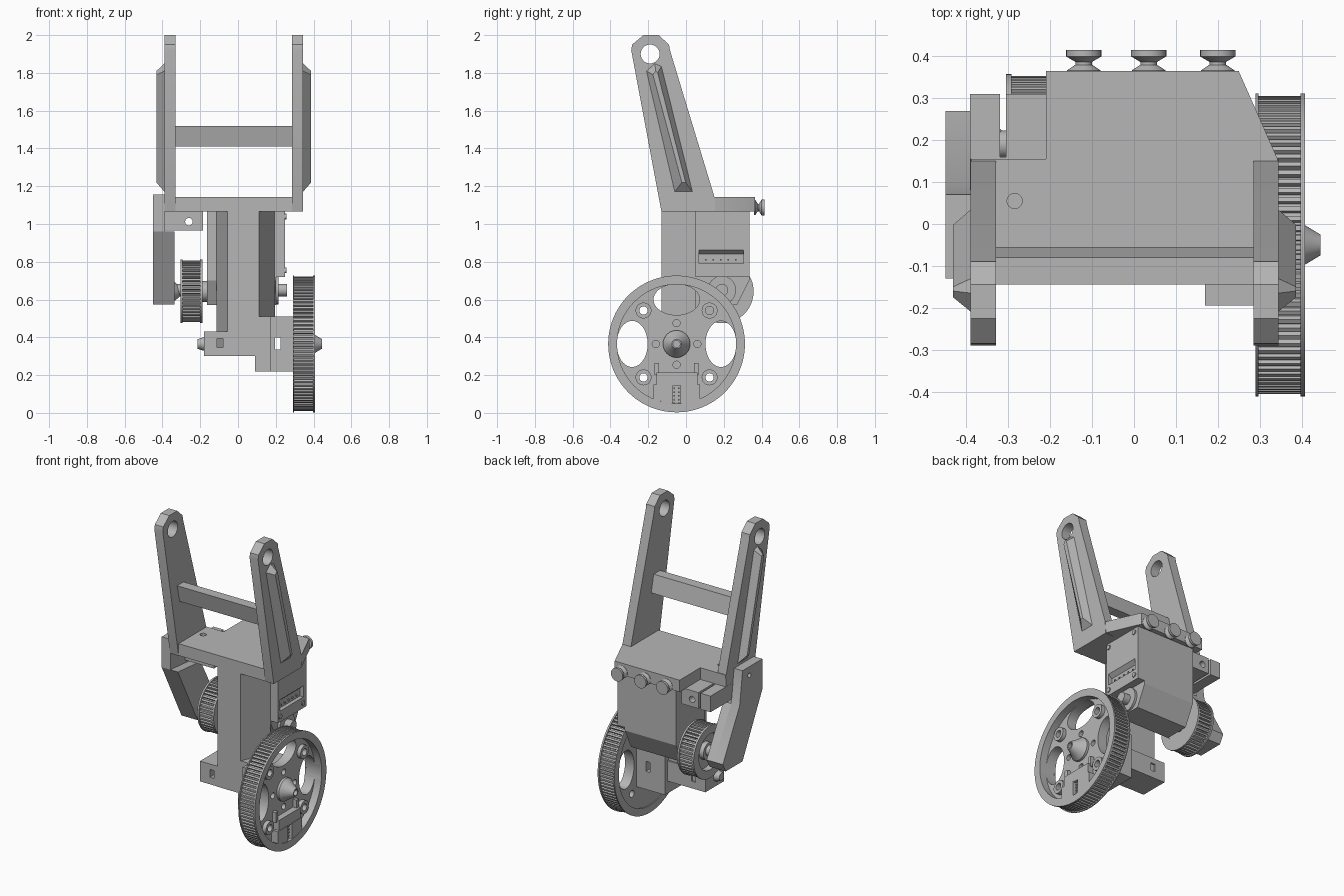
import bpy, bmesh, math
from mathutils import Vector

if "Cube" in bpy.data.objects:
    bpy.data.objects.remove(bpy.data.objects["Cube"], do_unlink=True)

grey = bpy.data.materials.new("plain grey")
grey.use_nodes = True
COLOUR = (0.47, 0.47, 0.47, 1)
grey.diffuse_color = COLOUR
grey.node_tree.nodes["Principled BSDF"].inputs["Base Color"].default_value = COLOUR


def loft(name, loops):
    """Closed solid through matching loops of 3D points."""
    bm = bmesh.new()
    rings = [[bm.verts.new(p) for p in loop] for loop in loops]
    n = len(rings[0])
    for a, b in zip(rings, rings[1:]):
        for i in range(n):
            j = (i + 1) % n
            bm.faces.new((a[i], a[j], b[j], b[i]))
    bm.faces.new(rings[0])
    bm.faces.new(rings[-1])
    bmesh.ops.recalc_face_normals(bm, faces=bm.faces)
    mesh = bpy.data.meshes.new(name)
    bm.to_mesh(mesh)
    bm.free()
    mesh.materials.append(grey)
    ob = bpy.data.objects.new(name, mesh)
    bpy.context.collection.objects.link(ob)
    return ob


def place(axis, p, t):
    u, v = p
    return {"x": (t, u, v), "y": (u, t, v), "z": (u, v, t)}[axis]


def prism(name, pts, a, b, axis="x"):
    return loft(name, [[place(axis, p, t) for p in pts] for t in (a, b)])


def box(name, x, y, z):
    return prism(name, [(x[0], y[0]), (x[1], y[0]), (x[1], y[1]), (x[0], y[1])], *z, "z")


def circle(c, r, n=32, r2=None):
    r2 = r2 or r
    return [(c[0] + r * math.cos(math.tau * i / n), c[1] + r2 * math.sin(math.tau * i / n))
            for i in range(n)]


def turned(name, c, profile, axis="x", n=32):
    """Round part: profile is a list of (position along axis, radius)."""
    return loft(name, [[place(axis, p, t) for p in circle(c, r, n)] for t, r in profile])


def rod(name, c, r, a, b, axis="x", n=32):
    return turned(name, c, [(a, r), (b, r)], axis, n)


def cut(ob, *cutters):
    for c in cutters:
        c.hide_render = True
        mod = ob.modifiers.new("cut", "BOOLEAN")
        mod.operation, mod.solver, mod.object = "DIFFERENCE", "EXACT", c
    deps = bpy.context.evaluated_depsgraph_get()
    mesh = bpy.data.meshes.new_from_object(ob.evaluated_get(deps))
    ob.modifiers.clear()
    ob.data = mesh
    for c in cutters:
        bpy.data.objects.remove(c, do_unlink=True)
    return ob


def toothed(name, c, r, depth, teeth, a, b):
    pts = []
    for i in range(teeth):
        for f, rad in ((0, r), (0.5, r), (0.6, r - depth), (0.9, r - depth)):
            t = math.tau * (i + f) / teeth
            pts.append((c[0] + rad * math.cos(t), c[1] + rad * math.sin(t)))
    return prism(name, pts, a, b)


def mirror_x(x):
    return -0.045 - x


# Two leaning arms with raised ribs
ARM = [(-0.13, 1.065), (-0.29, 1.92), (-0.285, 1.95), (-0.225, 2.0), (-0.145, 2.0),
       (-0.09, 1.95), (-0.085, 1.92), (0.15, 1.145), (0.155, 1.065)]
RIB = [(-0.21, 1.81), (-0.165, 1.85), (-0.13, 1.835), (0.035, 1.17), (-0.06, 1.17)]
RIDGE = [(-0.175, 1.79), (-0.16, 1.81), (-0.15, 1.8), (-0.002, 1.22), (-0.022, 1.22)]
for side, fx in (("left", lambda x: x), ("right", mirror_x)):
    arm = prism(side + "_arm", ARM, fx(0.285), fx(0.345))
    cut(arm, rod("cutter", (-0.19, 1.9), 0.05, fx(0.25), fx(0.4)))
    loft(side + "_arm_rib", [[(fx(x), y, z) for y, z in pts]
                             for x, pts in ((0.344, RIB), (0.387, RIDGE))])
prism("cross_bar", [(-0.145, 1.52), (-0.08, 1.52), (-0.055, 1.41), (-0.12, 1.41)], -0.335, 0.29)

# Top plate and thumb screws
plate = prism("top_plate", [(-0.388, -0.13), (0.343, -0.13), (0.343, 0.155), (0.25, 0.365),
                            (-0.21, 0.365), (-0.21, 0.155), (-0.388, 0.155)], 1.067, 1.143, "z")
cut(plate, rod("cutter", (-0.285, 0.055), 0.018, 1.0, 1.2, "z"))
for i, x in enumerate((-0.12, 0.035, 0.2)):
    turned(f"thumb_screw_{i + 1}", (x, 1.087),
           [(0.36, 0.04), (0.367, 0.04), (0.38, 0.02), (0.387, 0.02), (0.4, 0.042), (0.415, 0.042)],
           "y")

# Tapered column and foot blocks
prism("column", [(-0.055, -0.13), (0.11, -0.13), (0.195, 0.05), (-0.115, 0.05)], 0.3, 1.07, "z")
foot = box("foot_right", (-0.18, 0.1), (-0.128, 0.06), (0.3, 0.43))
cut(foot, box("cutter", (-0.11, -0.08), (-0.3, 0.3), (0.345, 0.395)))
foot = box("foot_left", (0.09, 0.29), (-0.13, 0.085), (0.22, 0.51))
cut(foot, box("cutter", (0.195, 0.225), (-0.4, 0.3), (0.335, 0.4)))
foot = box("foot_left_front", (0.17, 0.29), (-0.195, -0.129), (0.22, 0.51))
cut(foot, box("cutter", (0.195, 0.225), (-0.4, 0.3), (0.335, 0.4)))
turned("axle_tip", (-0.055, 0.365), [(-0.17, 0.035), (-0.185, 0.035), (-0.215, 0.025)])

# Motor with mounting plate, socket and screws
prism("motor", [(0.049, 1.068), (0.335, 1.068), (0.335, 0.7), (0.27, 0.57), (0.11, 0.57),
                (0.049, 0.7)], -0.165, 0.2)
plate = box("motor_plate", (0.199, 0.25), (0.05, 0.335), (0.72, 1.066))
cut(plate, prism("cutter", [(0.27, 0.88), (0.225, 0.84), (0.225, 0.79), (0.27, 0.79)],
                 0.068, 0.305, "y"))
for i, y in enumerate((0.07, 0.3)):
    for j, z in enumerate((0.755, 1.04)):
        rod(f"plate_screw_{i}{j}", (y, z), 0.015, 0.24, 0.256, n=16)
for i in range(5):
    box(f"socket_pin_{i + 1}", (0.22, 0.235), (0.1 + i * 0.04, 0.108 + i * 0.04), (0.808, 0.816))
rod("motor_boss", (0.19, 0.65), 0.075, 0.19, 0.215)
rod("motor_shaft", (0.19, 0.65), 0.033, -0.33, 0.26)

# Small toothed pulley
P = (0.19, 0.643)
pulley = toothed("small_pulley", P, 0.163, 0.014, 44, -0.295, -0.2)
cut(pulley, rod("cutter", P, 0.115, -0.4, -0.265))
for name, a in (("outer", -0.305), ("inner", -0.2)):
    rim = rod(f"small_pulley_{name}_rim", P, 0.168, a, a + 0.012, n=64)
    cut(rim, rod("cutter", P, 0.115, a - 0.05, a + 0.05))
rod("small_pulley_web", P, 0.12, -0.265, -0.19)
rod("small_pulley_hub", P, 0.055, -0.295, -0.16)

# Side bracket and clamp carrying the pulley bearing
BRACKET = [(-0.13, 1.155), (0.07, 1.155), (0.1, 0.94), (0.27, 0.63), (0.24, 0.575),
           (0.07, 0.575), (-0.13, 0.96)]
bracket = prism("side_bracket", BRACKET, -0.45, -0.389)
cut(bracket, rod("cutter", (0.0, 1.1), 0.015, -0.5, -0.42, n=16))
prism("side_bracket_inner", [(0.1, 0.94)] + BRACKET[3:], -0.39, -0.335)
turned("bearing_boss", P, [(-0.336, 0.05), (-0.305, 0.025)])
clamp = box("clamp", (-0.391, -0.185), (0.02, 0.31), (0.965, 1.068))
cut(clamp, rod("cutter", (-0.26, 1.012), 0.02, -0.2, 0.5, "y"),
    box("cutter", (-0.32, -0.305), (0.16, 0.4), (0.9, 1.2)))

# Large toothed wheel with openings
W = (-0.05, 0.365)


def at_wheel(dy, dz):
    return (W[0] + dy, W[1] + dz)


wheel = toothed("wheel", W, 0.356, 0.012, 96, 0.296, 0.4)
holes = [prism("cutter", circle(at_wheel(s * 0.235, 0), 0.082, 40, 0.122), 0.2, 0.5)
         for s in (-1, 1)]
holes.append(prism("cutter", circle(at_wheel(0, 0.235), 0.122, 40, 0.082), 0.2, 0.5))
diagonals = [(sy * 0.175, sz * 0.177) for sy in (-1, 1) for sz in (-1, 1)]
holes += [rod("cutter", at_wheel(*d), 0.022, 0.2, 0.5, n=20) for d in diagonals]
holes += [rod("cutter", at_wheel(*d), 0.019, 0.2, 0.5, n=20)
          for d in ((0, 0.11), (0, -0.11), (0.11, 0), (-0.11, 0))]
cut(wheel, rod("cutter", W, 0.315, 0.36, 0.5, n=72), *holes)
for name, a, b in (("inner", 0.29, 0.297), ("outer", 0.397, 0.408)):
    rim = rod(f"wheel_{name}_rim", W, 0.362, a, b, n=96)
    cut(rim, rod("cutter", W, 0.315, a - 0.05, b + 0.05, n=72))
for i, d in enumerate(diagonals):
    boss = rod(f"wheel_boss_{i + 1}", at_wheel(*d), 0.042, 0.359, 0.385)
    cut(boss, rod("cutter", at_wheel(*d), 0.022, 0.3, 0.5, n=20))
hub = turned("wheel_hub", W, [(0.359, 0.072), (0.375, 0.072), (0.41, 0.046), (0.445, 0.025)])
cut(hub, rod("cutter", W, 0.018, 0.4, 0.5, n=20))

# Belt clamp at the bottom of the wheel
low = [(W[0] + 0.316 * math.sin(t), W[1] - 0.316 * math.cos(t))
       for t in (-0.4, -0.2, 0, 0.2, 0.4)]
pad = prism("belt_pad", low + [(0.073, 0.15), (-0.173, 0.15)], 0.359, 0.404)
cut(pad, box("cutter", (0.38, 0.5), (-0.07, -0.03), (-0.1, 0.3)))
box("belt_clamp", (0.359, 0.4), (-0.155, 0.06), (0.145, 0.215))
for s in (-1, 1):
    y = W[0] + s * 0.105
    box(f"clamp_post_{s}", (0.359, 0.385), (y - 0.012, y + 0.012), (0.2, 0.265))
for i in range(5):
    for s in (-1, 1):
        rod(f"belt_tooth_{i}_{s}", (W[0] + s * 0.012, 0.05 + 0.02 * i), 0.005, 0.37, 0.388, n=8)

# Smooth round parts, keep edges sharp
bpy.ops.object.select_all(action="DESELECT")
for ob in bpy.context.collection.objects:
    if ob.type == "MESH" and ob.data.materials and ob.data.materials[0] == grey:
        ob.select_set(True)
        bpy.context.view_layer.objects.active = ob
bpy.ops.object.shade_smooth_by_angle(angle=math.radians(25))
